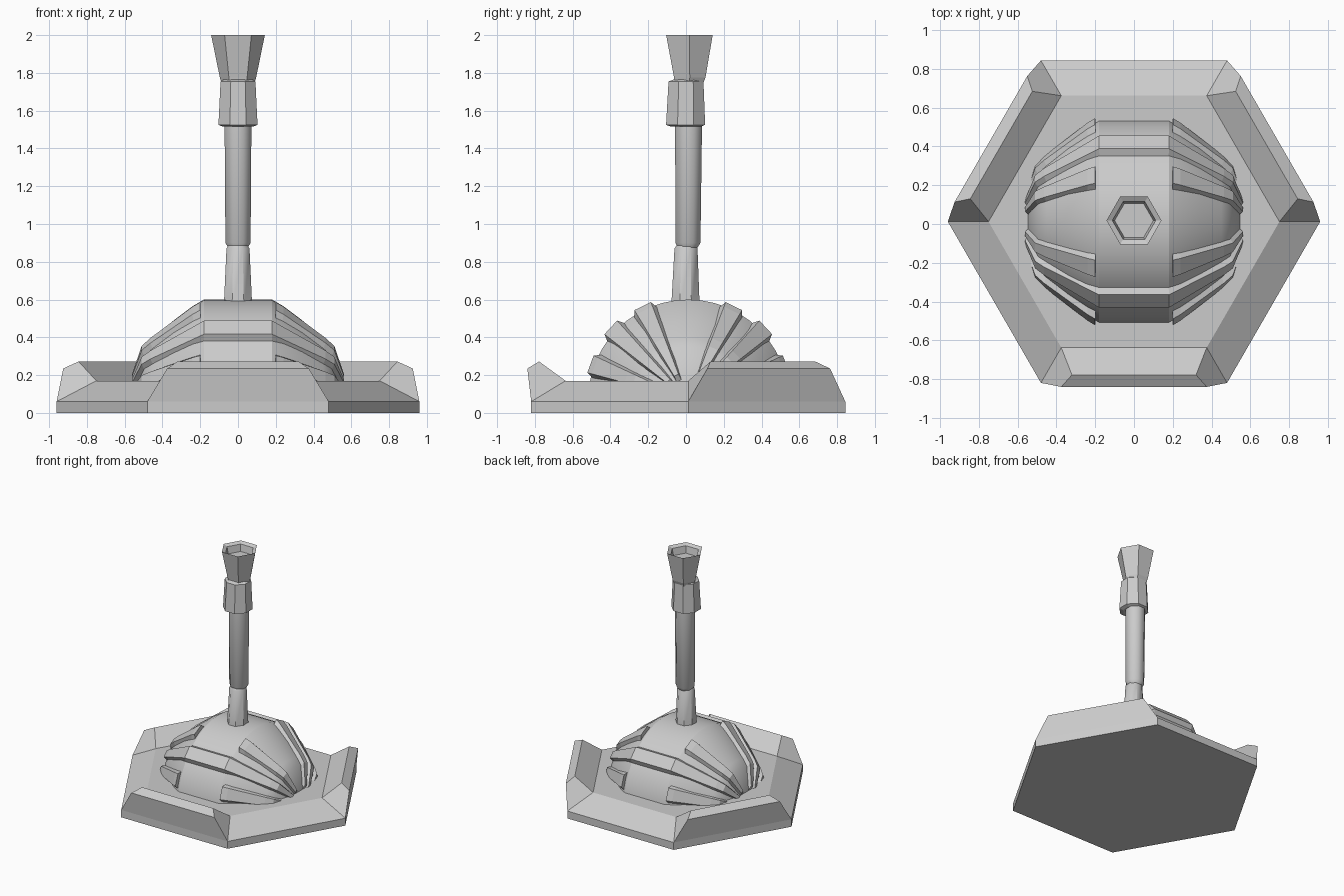
import bpy, bmesh
from math import sin, cos, radians, pi

if "Cube" in bpy.data.objects:
    bpy.data.objects.remove(bpy.data.objects["Cube"])

CY = 0.012          # shared centre line in y
DZ = 0.07           # height of the dome's turning axis


def finish(name, bm, smooth=None):
    bmesh.ops.remove_doubles(bm, verts=bm.verts, dist=1e-5)
    bmesh.ops.recalc_face_normals(bm, faces=bm.faces)
    me = bpy.data.meshes.new(name)
    bm.to_mesh(me)
    bm.free()
    ob = bpy.data.objects.new(name, me)
    bpy.context.collection.objects.link(ob)
    if smooth:
        bpy.ops.object.select_all(action='DESELECT')
        ob.select_set(True)
        bpy.context.view_layer.objects.active = ob
        bpy.ops.object.shade_smooth_by_angle(angle=radians(smooth))
    return ob


def bridge(bm, a, b, closed=True):
    n = len(a)
    for i in range(n if closed else n - 1):
        j = (i + 1) % n
        bm.faces.new((a[i], a[j], b[j], b[i]))


# Hexagonal base: sloped edges, with a raised wall on every other side
bm = bmesh.new()


def hex_ring(r, z):
    return [bm.verts.new((r * cos(k * pi / 3), CY + r * sin(k * pi / 3), z)) for k in range(6)]


low, outer, inner = hex_ring(0.96, 0), hex_ring(0.96, 0.06), hex_ring(0.75, 0.17)
bm.faces.new(low)
bm.faces.new(inner)
bridge(bm, low, outer)
for k in range(6):
    j = (k + 1) % 6
    if k % 2:
        bm.faces.new((outer[k], outer[j], inner[j], inner[k]))
        continue
    a = radians(30 + 60 * k)

    def wall_pt(d, t, z):
        return bm.verts.new((d * cos(a) - t * sin(a), CY + d * sin(a) + t * cos(a), z))

    start = [outer[k], wall_pt(0.852, -0.375, 0.235), wall_pt(0.79, -0.32, 0.272), inner[k]]
    end = [outer[j], wall_pt(0.852, 0.375, 0.235), wall_pt(0.79, 0.32, 0.272), inner[j]]
    bridge(bm, start, end, closed=False)
    bm.faces.new(start)
    bm.faces.new(end)
finish("hex_base", bm)

# Barrel-shaped dome turned about the x axis
half = [(0.18, 0.53), (0.24, 0.495), (0.34, 0.42), (0.45, 0.325), (0.495, 0.28), (0.545, 0.12), (0.555, 0.02)]
profile = [(-x, r) for x, r in reversed(half)] + half


def on_dome(bm, x, r, deg):
    return bm.verts.new((x, CY + r * cos(radians(deg)), DZ + r * sin(radians(deg))))


bm = bmesh.new()
arcs = [[on_dome(bm, x, r, i * 7.5) for i in range(25)] for x, r in profile]
for a, b in zip(arcs, arcs[1:]):
    bridge(bm, a, b)
bm.faces.new(arcs[0])
bm.faces.new(arcs[-1])
finish("dome", bm, 30)


# Raised ribs with bevelled sides that follow the dome profile
def rib(name, path, deg):
    bm = bmesh.new()
    rings = []
    for x, r in path:
        at_end = abs(x) > 0.4
        h = 0.025 if at_end else 0.033
        px = x * (1.03 if at_end else 1)
        rings.append([on_dome(bm, x * 0.99, r - 0.02, deg - 8.5), on_dome(bm, px, r + h, deg - 5),
                      on_dome(bm, px, r + h, deg + 5), on_dome(bm, x * 0.99, r - 0.02, deg + 8.5)])
    for a, b in zip(rings, rings[1:]):
        bridge(bm, a, b)
    bm.faces.new(rings[0])
    bm.faces.new(rings[-1])
    finish(name, bm)


side_path = [(0.2, 0.52)] + [half[i] for i in (1, 3, 4, 5)]
long_path = [half[i] for i in (0, 3, 4, 5)]
long_path = [(-x, r) for x, r in reversed(long_path)] + long_path
for side, flip in (("back", False), ("front", True)):
    rib(f"long_rib_{side}", long_path, 137 if flip else 43)
    for level, deg in (("upper", 64), ("lower", 20)):
        d = 180 - deg if flip else deg
        for lr, s in (("right", 1), ("left", -1)):
            rib(f"{level}_rib_{side}_{lr}", [(s * x, r) for x, r in side_path], d)


# Column parts: stacked prisms, each ring given as (radius, z, y offset)
def column(name, rings, sides=6, smooth=None, turn=0.0):
    bm = bmesh.new()
    loops = [[bm.verts.new((r * cos(turn + 2 * pi * k / sides), y + r * sin(turn + 2 * pi * k / sides), z))
              for k in range(sides)] for r, z, y in rings]
    for a, b in zip(loops, loops[1:]):
        bridge(bm, a, b)
    bm.faces.new(loops[0])
    bm.faces.new(loops[-1])
    finish(name, bm, smooth)


column("lower_stem", [(0.082, 0.55, -0.003), (0.066, 0.87, 0.0), (0.045, 0.9, 0.0)], 8, 40, pi / 8)
column("upper_stem", [(0.05, 0.865, 0.008), (0.072, 0.9, 0.01), (0.077, 1.55, 0.014)], 8, 50, pi / 8)
column("collar", [(0.085, 1.515, 0.0), (0.112, 1.525, -0.002), (0.1, 1.755, 0.0), (0.08, 1.765, 0.01)], 8, None, pi / 8)
column("flared_cup", [(0.085, 1.74, 0.015), (0.096, 1.775, 0.02), (0.142, 2.0, 0.018),
                      (0.112, 1.985, 0.018), (0.1, 1.93, 0.018)])
